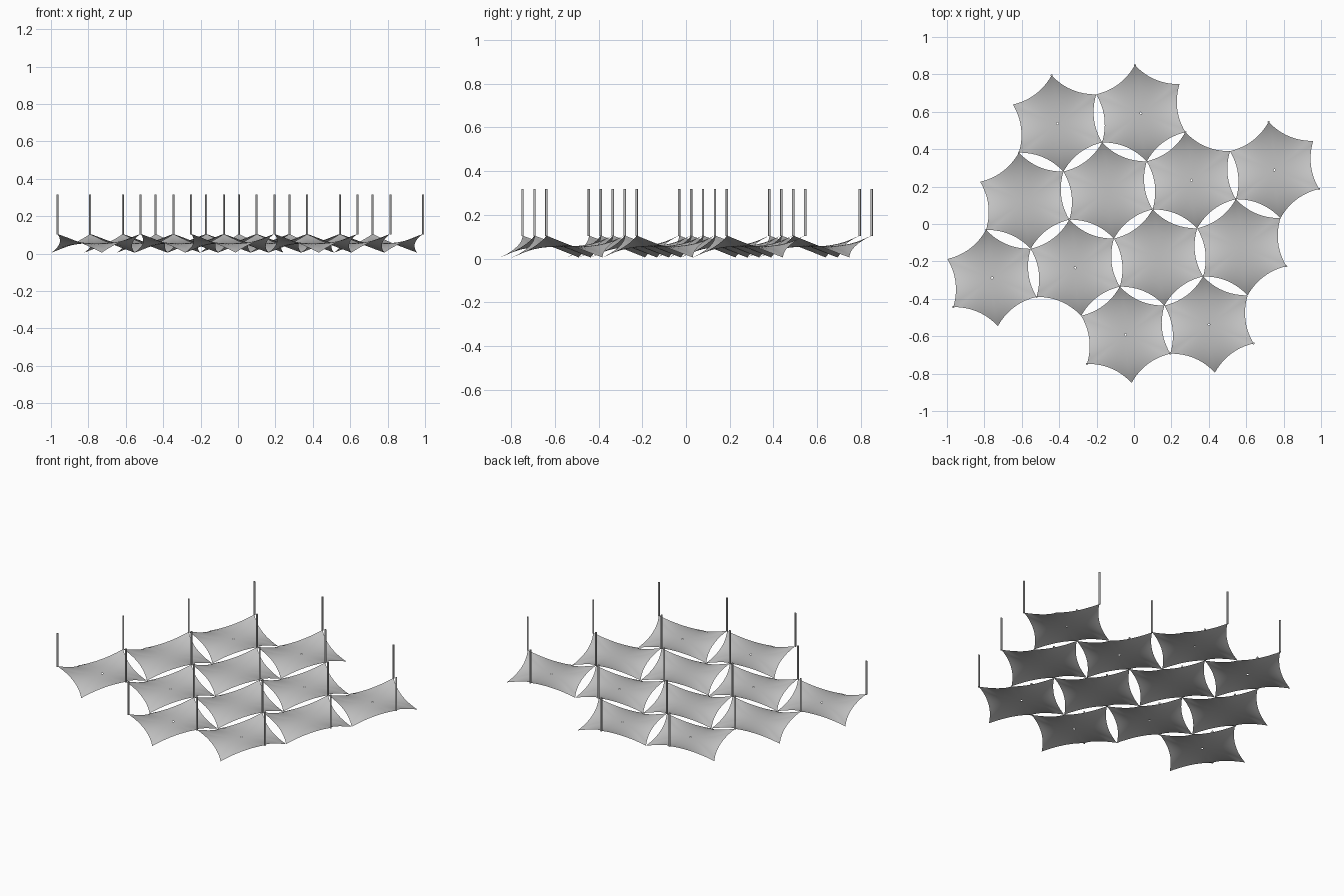
import bpy, bmesh, math
from mathutils import Vector

if "Cube" in bpy.data.objects:
    bpy.data.objects.remove(bpy.data.objects["Cube"])

PITCH = 0.4485                     # distance between tile centres
TURN = math.radians(7)             # rotation of the honeycomb
RADIUS = PITCH / math.sqrt(3)      # tile centre to corner
SAG = 0.028                        # inward bow of each cable edge
MID_Z, AMP = 0.055, 0.05           # mean height and corner rise or fall
SEGS, RINGS = 12, 12
POLE_TOP, POLE_R = 0.317, 0.0055

grey = bpy.data.materials.new("light_grey")
grey.diffuse_color = (0.55, 0.55, 0.55, 1)
grey.use_nodes = True
grey.node_tree.nodes["Principled BSDF"].inputs["Base Color"].default_value = grey.diffuse_color


def polar(r, ang):
    return Vector((r * math.cos(ang), r * math.sin(ang)))


def finish(bm, name):
    mesh = bpy.data.meshes.new(name)
    bm.to_mesh(mesh)
    bm.free()
    mesh.materials.append(grey)
    obj = bpy.data.objects.new(name, mesh)
    bpy.context.collection.objects.link(obj)
    return obj


def corners():
    """Hexagon corners; even ones are pulled up, odd ones down."""
    return [polar(RADIUS, TURN + math.radians(90 + 60 * k)) for k in range(6)]


def outline():
    """Bowed hexagon edge as (point, height factor) pairs."""
    pts, cs = [], corners()
    for k in range(6):
        a, b = cs[k], cs[(k + 1) % 6]
        inward = -(a + b).normalized()
        sign = 1 if k % 2 == 0 else -1
        for i in range(SEGS):
            t = i / SEGS
            pts.append((a.lerp(b, t) + inward * SAG * 4 * t * (1 - t),
                        sign * (1 - 2 * t)))
    return pts


def sail(centre, has_hole):
    """Saddle-shaped membrane, some with a small eyelet hole in the middle."""
    bm = bmesh.new()
    edge = outline()
    n = len(edge)
    first = 0.025 if has_hole else 1 / RINGS
    rings = []
    for j in range(RINGS):
        f = first + (1 - first) * j / (RINGS - 1)
        rings.append([bm.verts.new((centre.x + p.x * f, centre.y + p.y * f,
                                    MID_Z + AMP * h * f ** 3)) for p, h in edge])
    for lo, hi in zip(rings, rings[1:]):
        for i in range(n):
            k = (i + 1) % n
            bm.faces.new((lo[i], hi[i], hi[k], lo[k]))
    if not has_hole:
        mid = bm.verts.new((centre.x, centre.y, MID_Z))
        for i in range(n):
            bm.faces.new((mid, rings[0][i], rings[0][(i + 1) % n]))
    for face in bm.faces:
        face.smooth = True
    finish(bm, "sail")


def pole(x, y):
    """Upright rod standing on a raised corner."""
    bm = bmesh.new()
    bottom = MID_Z + AMP - 0.002
    bmesh.ops.create_cone(bm, cap_ends=True, segments=12, radius1=POLE_R,
                          radius2=POLE_R, depth=POLE_TOP - bottom)
    bmesh.ops.translate(bm, verts=bm.verts, vec=(x, y, (POLE_TOP + bottom) / 2))
    for face in bm.faces:
        face.smooth = len(face.verts) == 4
    for e in bm.edges:
        e.smooth = all(f.smooth for f in e.link_faces)
    finish(bm, "pole")


# Honeycomb layout: (row offset, column offset, has eyelet)
a = polar(PITCH, TURN)
b = polar(PITCH, TURN + math.radians(60))
origin = (a - b) / 2 + Vector((-0.004, 0))
layout = [(-1, 0, True), (-1, 1, True),
          (0, -2, True), (0, -1, True), (0, 0, False), (0, 1, False),
          (1, -2, False), (1, -1, False), (1, 0, True), (1, 1, True),
          (2, -2, True), (2, -1, True)]

pole_spots = {}
for row, col, has_hole in layout:
    centre = origin + a * col + b * row
    sail(centre, has_hole)
    for c in corners()[::2]:
        p = centre + c
        pole_spots[(round(p.x, 2), round(p.y, 2))] = p

# One pole per shared raised corner
placed = []
for p in pole_spots.values():
    if all((p - q).length > 0.02 for q in placed):
        placed.append(p)
        pole(p.x, p.y)
